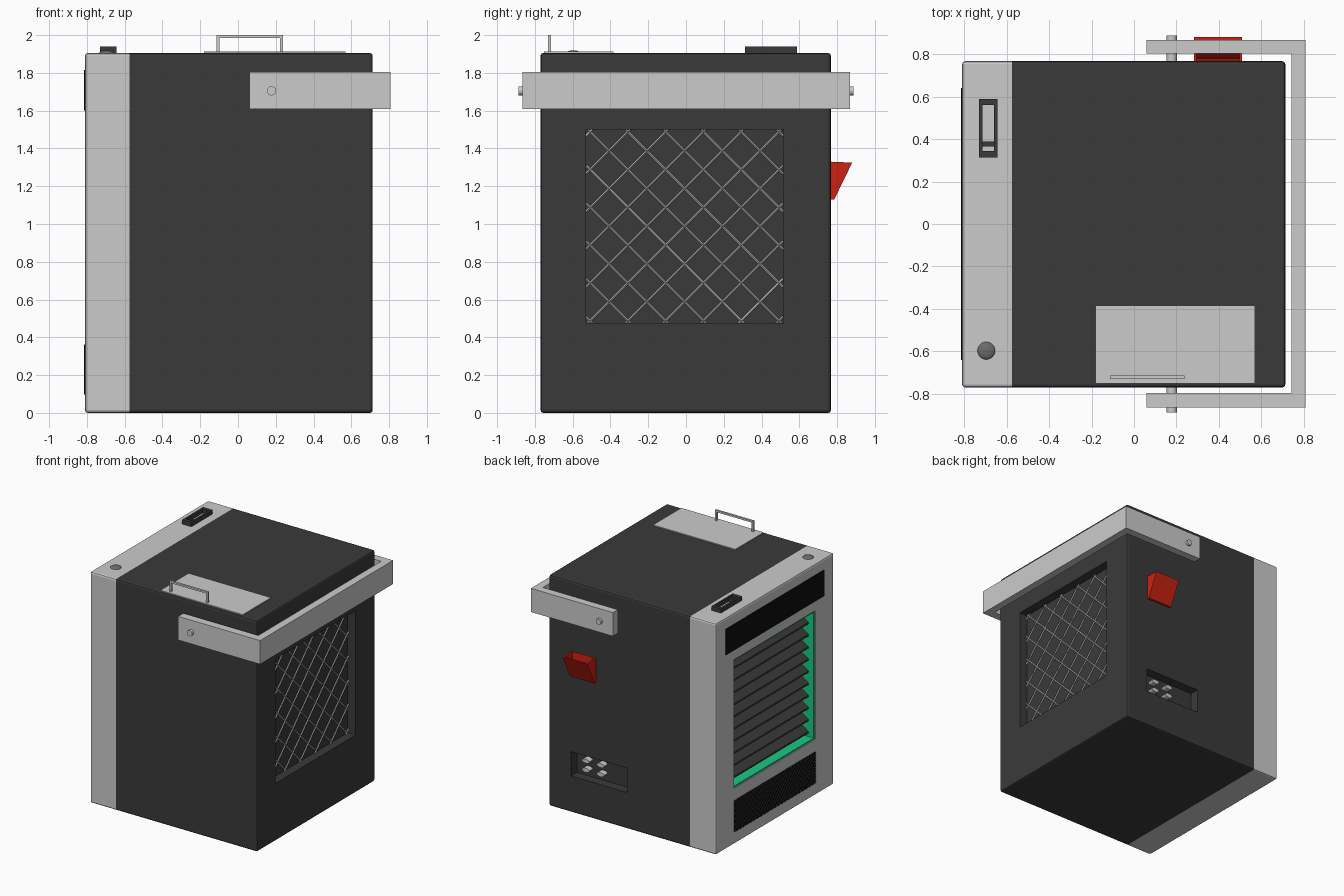
import bpy, bmesh, math
from mathutils import Vector, Matrix

if "Cube" in bpy.data.objects:
    bpy.data.objects.remove(bpy.data.objects["Cube"])


def material(name, rgb):
    m = bpy.data.materials.new(name)
    m.diffuse_color = (*rgb, 1)
    m.use_nodes = True
    m.node_tree.nodes["Principled BSDF"].inputs["Base Color"].default_value = m.diffuse_color
    return m


DARK = material("dark_grey", (0.042, 0.042, 0.042))
BLACK = material("black", (0.004, 0.004, 0.004))
GREEN = material("green", (0.01, 0.58, 0.23))
RED = material("red", (0.62, 0.016, 0.006))
STEEL = material("mid_grey", (0.15, 0.15, 0.15))


def finish(name, bm, mat=None):
    bmesh.ops.recalc_face_normals(bm, faces=bm.faces)
    me = bpy.data.meshes.new(name)
    bm.to_mesh(me)
    bm.free()
    ob = bpy.data.objects.new(name, me)
    bpy.context.collection.objects.link(ob)
    if mat:
        me.materials.append(mat)
    return ob


def add_box(bm, x, y, z):
    c = [(a[0] + a[1]) / 2 for a in (x, y, z)]
    s = [a[1] - a[0] for a in (x, y, z)]
    return bmesh.ops.create_cube(bm, size=1, matrix=Matrix.Translation(c) @ Matrix.Diagonal((*s, 1)))


def boxes(name, parts, mat=None):
    bm = bmesh.new()
    for p in parts:
        add_box(bm, *p)
    return finish(name, bm, mat)


def add_prism(bm, pts, vec):
    f = bm.faces.new([bm.verts.new(p) for p in pts])
    r = bmesh.ops.extrude_face_region(bm, geom=[f], use_keep_orig=True)
    bmesh.ops.translate(bm, vec=vec, verts=[v for v in r["geom"] if isinstance(v, bmesh.types.BMVert)])


def add_rod(bm, a, b, r, seg=4):
    a, b = Vector(a), Vector(b)
    d = b - a
    m = Matrix.Translation((a + b) / 2) @ d.to_track_quat('Z', 'Y').to_matrix().to_4x4()
    bmesh.ops.create_cone(bm, cap_ends=True, segments=seg, radius1=r, radius2=r, depth=d.length, matrix=m)


def lattice(name, x, yc, zc, hw, hh, pitch, r, mat=None):
    """Diagonal crossed wires clipped to a rectangle in a plane of constant x."""
    bm = bmesh.new()
    n = int((hw + hh) / pitch)
    for s in (1, -1):
        for i in range(-n, n + 1):
            c = i * pitch
            u0, u1 = max(-hw, -hh - c), min(hw, hh - c)
            if u1 - u0 > 0.01:
                add_rod(bm, (x, yc + s * u0, zc + u0 + c), (x, yc + s * u1, zc + u1 + c), r)
    return finish(name, bm, mat)


def shell(name, x, seam, mat, cuts):
    """Box with rounded edges except at the seam, with recesses cut into it."""
    bm = bmesh.new()
    add_box(bm, x, (-0.77, 0.767), (0, 1.905))
    edges = [e for e in bm.edges if not all(abs(v.co.x - seam) < 1e-4 for v in e.verts)]
    bmesh.ops.bevel(bm, geom=edges, offset=0.014, segments=2, profile=0.5, affect='EDGES')
    ob = finish(name, bm, mat)
    cutters = [boxes("cutter", [c]) for c in cuts]
    for c in cutters:
        c.hide_render = True
        mod = ob.modifiers.new("cut", 'BOOLEAN')
        mod.operation, mod.solver, mod.object = 'DIFFERENCE', 'EXACT', c
    bpy.context.view_layer.update()
    ev = ob.evaluated_get(bpy.context.evaluated_depsgraph_get())
    me = bpy.data.meshes.new_from_object(ev)
    ob.modifiers.clear()
    ob.data = me
    for c in cutters:
        bpy.data.objects.remove(c)
    return ob


# Housing: dark cabinet and light front frame
shell("cabinet", (-0.575, 0.713), -0.575, DARK,
      [((0.64, 0.8), (-0.53, 0.515), (0.475, 1.5)),
       ((0.0, 0.51), (0.69, 0.9), (0.3, 0.5))])
shell("front_frame", (-0.81, -0.575), -0.575, None,
      [((-0.9, -0.61), (-0.53, 0.53), (0.46, 1.52))])

# Side vent mesh
lattice("vent_mesh", 0.646, -0.0075, 0.9875, 0.522, 0.512, 0.2, 0.006)

# Louvred opening with green lining
X = (-0.802, -0.612)
boxes("green_lining", [
    (X, (-0.53, -0.518), (0.46, 1.52)), (X, (0.518, 0.53), (0.46, 1.52)),
    (X, (-0.518, 0.518), (0.46, 0.472)), (X, (-0.518, 0.518), (1.508, 1.52))], GREEN)
boxes("louvre_back", [((-0.625, -0.612), (-0.518, 0.518), (0.472, 1.508))], DARK)
bm = bmesh.new()
for i in range(10):
    z = 0.50 + i * 0.1
    add_prism(bm, [(-0.755, -0.517, z), (-0.755, -0.517, z + 0.014),
                   (-0.63, -0.517, z + 0.094), (-0.63, -0.517, z + 0.08)], (0, 1.034, 0))
finish("louvre_slats", bm, DARK)

# Display strip and lower speaker grille
boxes("display", [((-0.814, -0.8), (-0.64, 0.64), (1.6, 1.815))], BLACK)
boxes("grille_back", [((-0.812, -0.8), (-0.53, 0.53), (0.1, 0.36))], BLACK)
lattice("grille_mesh", -0.812, 0, 0.23, 0.53, 0.13, 0.045, 0.004, DARK)

# Carrying bar wrapping the right side, with pivot pins
bm = bmesh.new()
add_prism(bm, [(0.06, -0.865, 1.61), (0.807, -0.865, 1.61), (0.807, 0.867, 1.61), (0.06, 0.867, 1.61),
               (0.06, 0.803, 1.61), (0.743, 0.803, 1.61), (0.743, -0.797, 1.61), (0.06, -0.797, 1.61)],
          (0, 0, 0.195))
finish("carrying_bar", bm)
bm = bmesh.new()
for s in (1, -1):
    add_rod(bm, (0.178, s * 0.74, 1.705), (0.178, s * 0.887, 1.705), 0.024, 24)
pins = finish("pivot_pins", bm)

# Lid with its small handle
boxes("top_lid", [((-0.181, 0.57), (-0.752, -0.385), (1.9, 1.913))])
H = (-0.731, -0.714)
boxes("lid_handle", [((-0.113, -0.098), H, (1.91, 2.0)), ((0.222, 0.237), H, (1.91, 2.0)),
                     ((-0.098, 0.222), H, (1.985, 2.0))])

# Slide switch and round button on the front frame
Z = (1.9, 1.94)
boxes("switch_frame", [
    ((-0.73, -0.714), (0.313, 0.588), Z), ((-0.66, -0.644), (0.313, 0.588), Z),
    ((-0.714, -0.66), (0.313, 0.343), Z), ((-0.714, -0.66), (0.56, 0.588), Z)], DARK)
boxes("switch_slider", [((-0.714, -0.66), (0.366, 0.388), (1.9, 1.932))], DARK)
bm = bmesh.new()
bmesh.ops.create_uvsphere(bm, u_segments=32, v_segments=12, radius=1,
                          matrix=Matrix.Translation((-0.696, -0.597, 1.903)) @ Matrix.Diagonal((0.042, 0.042, 0.016, 1)))
button = finish("round_button", bm, STEEL)

# Red open-topped scoop on the back
def scoop_profile(x):
    return [(x, 0.76, 1.33), (x, 0.88, 1.325), (x, 0.785, 1.13), (x, 0.76, 1.13)]


bm = bmesh.new()
for x in (0.283, 0.497):
    add_prism(bm, scoop_profile(x), (0.012, 0, 0))
add_prism(bm, [(0.295, 0.868, 1.325), (0.295, 0.88, 1.325), (0.295, 0.785, 1.13),
               (0.295, 0.76, 1.13), (0.295, 0.76, 1.145), (0.295, 0.778, 1.145)], (0.202, 0, 0))
add_box(bm, (0.295, 0.497), (0.76, 0.77), (1.145, 1.33))
finish("scoop", bm, RED)

# Four flat connectors in the rear recess
bm = bmesh.new()
for x in (0.265, 0.40):
    for z in (0.365, 0.44):
        r = bmesh.ops.create_cone(bm, cap_ends=True, segments=20, radius1=1, radius2=1, depth=1)
        bmesh.ops.transform(bm, verts=r["verts"], matrix=Matrix.Translation((x, 0.712, z))
                            @ Matrix.Diagonal((0.034, 1, 0.017, 1))
                            @ Matrix.Rotation(math.pi / 2, 4, 'X') @ Matrix.Diagonal((1, 1, 0.05, 1)))
plugs = finish("connectors", bm)

# Smooth shading on the round parts
for ob in (pins, button, plugs):
    bpy.ops.object.select_all(action='DESELECT')
    ob.select_set(True)
    bpy.context.view_layer.objects.active = ob
    bpy.ops.object.shade_smooth_by_angle()
